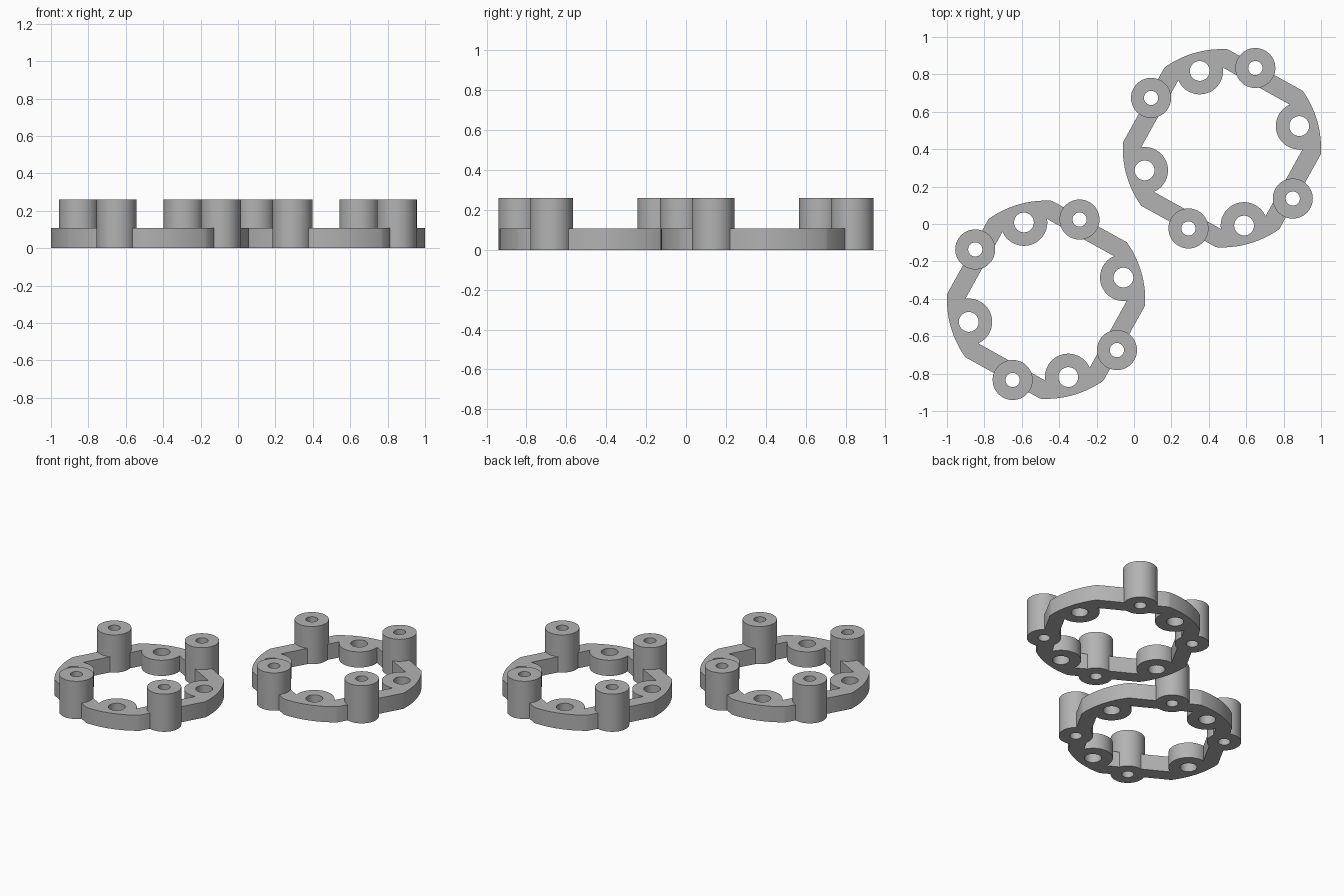
import bpy, bmesh, math
from mathutils import Matrix

if "Cube" in bpy.data.objects:
    bpy.data.objects.remove(bpy.data.objects["Cube"])

RING_R, FLAT_D, INNER_D = 0.53, 0.478, 0.38   # outer radius, outer and inner flat distances
PLATE_H, POST_H = 0.108, 0.26
TURN = math.radians(16)

grey = bpy.data.materials.new("light grey")
grey.diffuse_color = (0.45, 0.45, 0.45, 1)
grey.use_nodes = True
grey.node_tree.nodes["Principled BSDF"].inputs["Base Color"].default_value = grey.diffuse_color


def prism(name, pts, z0, z1):
    """Extruded closed outline."""
    bm = bmesh.new()
    face = bm.faces.new([bm.verts.new((x, y, z0)) for x, y in pts])
    ext = bmesh.ops.extrude_face_region(bm, geom=[face])
    verts = [v for v in ext["geom"] if isinstance(v, bmesh.types.BMVert)]
    bmesh.ops.translate(bm, vec=(0, 0, z1 - z0), verts=verts)
    bmesh.ops.recalc_face_normals(bm, faces=bm.faces)
    me = bpy.data.meshes.new(name)
    bm.to_mesh(me)
    bm.free()
    me.materials.append(grey)
    ob = bpy.data.objects.new(name, me)
    bpy.context.collection.objects.link(ob)
    return ob


def cylinder(name, x, y, r, z0, z1, n=64):
    angles = [2 * math.pi * (i + 0.5) / n for i in range(n)]
    return prism(name, [(x + r * math.cos(a), y + r * math.sin(a)) for a in angles], z0, z1)


def combine(target, tool, operation):
    mod = target.modifiers.new("cut", "BOOLEAN")
    mod.object, mod.operation, mod.solver = tool, operation, "EXACT"
    bpy.context.view_layer.objects.active = target
    bpy.ops.object.modifier_apply(modifier=mod.name)
    bpy.data.objects.remove(tool)


# outer outline: circle arcs over the bosses, straight flats between them
half = math.pi / 4 - math.acos(FLAT_D / RING_R)
outline = []
for k in range(4):
    for i in range(25):
        a = k * math.pi / 2 - half + 2 * half * i / 24
        outline.append((RING_R * math.cos(a), RING_R * math.sin(a)))
ring = prism("mounting_ring", outline, -0.05, PLATE_H)

bosses = [(0.43, 0), (0, 0.43), (-0.43, 0), (0, -0.43)]
posts = [(sx * 0.29, sy * 0.363) for sx in (1, -1) for sy in (1, -1)]

# diamond opening that leaves the round screw bosses standing
c = INNER_D * math.sqrt(2)
opening = prism("opening", [(c, 0), (0, c), (-c, 0), (0, -c)], -0.3, 0.4)
for x, y in bosses:
    combine(opening, cylinder("boss", x, y, 0.125, -0.4, 0.5), "DIFFERENCE")
combine(ring, opening, "DIFFERENCE")

# tall posts, flush with the underside
for x, y in posts:
    combine(ring, cylinder("post", x, y, 0.107, -0.1, POST_H), "UNION")
combine(ring, prism("trim", [(-1, -1), (1, -1), (1, 1), (-1, 1)], -0.5, 0), "DIFFERENCE")

# through holes
for x, y in posts:
    combine(ring, cylinder("post_hole", x, y, 0.038, -0.3, 0.5, 40), "DIFFERENCE")
for x, y in bosses:
    combine(ring, cylinder("boss_hole", x, y, 0.053, -0.3, 0.5, 40), "DIFFERENCE")

# turn, shade, and place the pair
ring.data.transform(Matrix.Rotation(TURN, 4, "Z"))
bpy.ops.object.select_all(action="DESELECT")
ring.select_set(True)
bpy.context.view_layer.objects.active = ring
bpy.ops.object.shade_smooth_by_angle(angle=math.radians(30))
ring.name = "front_left_ring"
ring.location = (-0.47, -0.405, 0)
other = ring.copy()
other.data = ring.data.copy()
other.name = "back_right_ring"
other.location = (0.47, 0.405, 0)
bpy.context.collection.objects.link(other)
